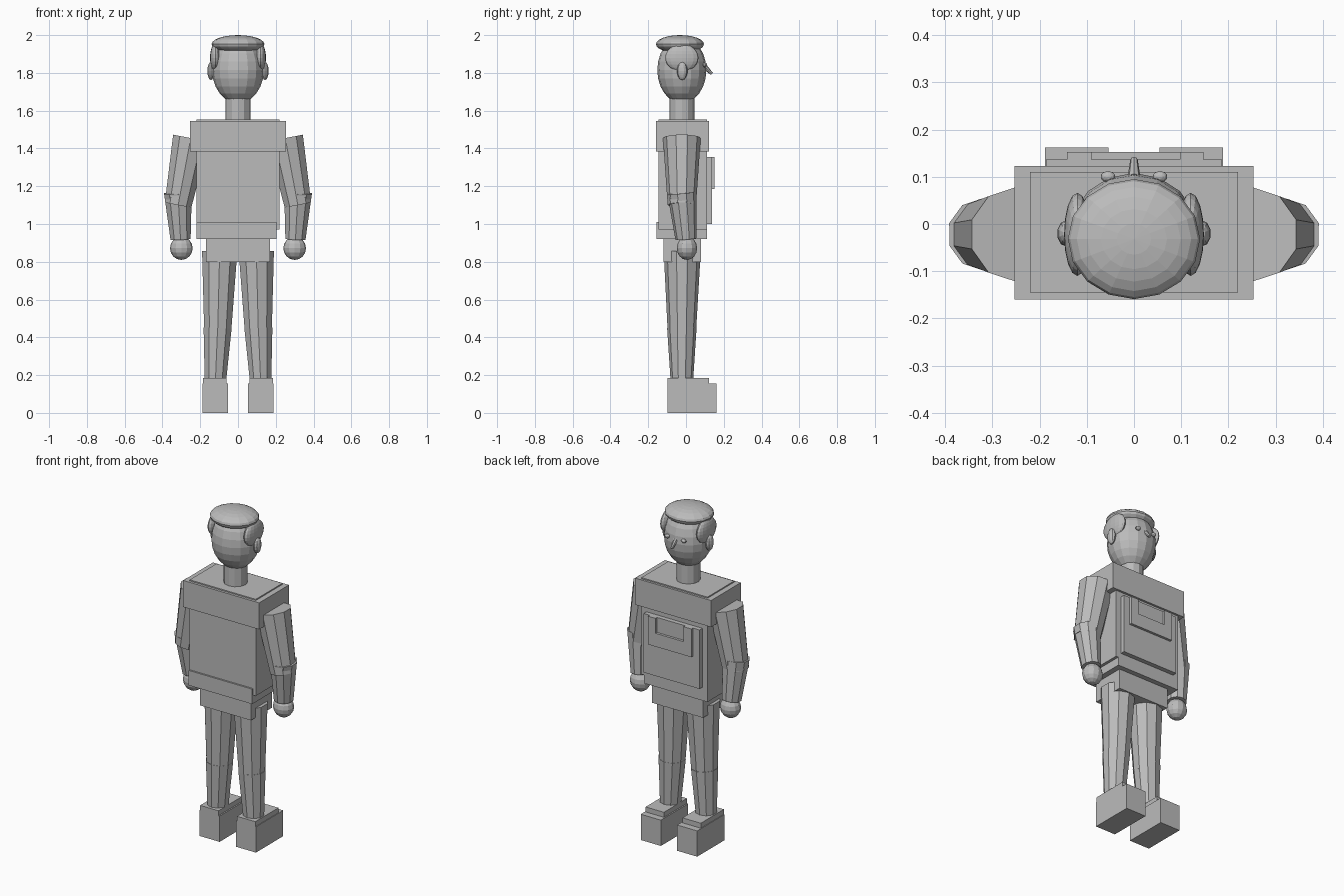
import bpy
import math
from mathutils import Vector

if "Cube" in bpy.data.objects:
    bpy.data.objects.remove(bpy.data.objects["Cube"], do_unlink=True)

grey = bpy.data.materials.new("plain_grey")
grey.use_nodes = True
grey.diffuse_color = (0.5, 0.5, 0.5, 1)
grey.node_tree.nodes["Principled BSDF"].inputs["Base Color"].default_value = (0.5, 0.5, 0.5, 1)


def finish(name):
    ob = bpy.context.object
    ob.name = name
    ob.data.materials.append(grey)
    return ob


def box(name, x, y, z):
    """Box from (min, max) ranges on each axis."""
    bpy.ops.mesh.primitive_cube_add(size=1, location=[sum(r) / 2 for r in (x, y, z)])
    bpy.context.object.scale = [r[1] - r[0] for r in (x, y, z)]
    return finish(name)


def ball(name, centre, radii, segments=16, rings=12):
    bpy.ops.mesh.primitive_uv_sphere_add(segments=segments, ring_count=rings, radius=1, location=centre)
    bpy.context.object.scale = radii
    return finish(name)


def limb(name, start, end, r1, r2, sides=10):
    """Tapered cylinder between two points."""
    a, b = Vector(start), Vector(end)
    bpy.ops.mesh.primitive_cone_add(vertices=sides, radius1=r1, radius2=r2,
                                    depth=(b - a).length, location=(a + b) / 2)
    ob = bpy.context.object
    ob.rotation_mode = 'QUATERNION'
    ob.rotation_quaternion = Vector((0, 0, -1)).rotation_difference(b - a) \
        if (b - a).z < 0 else (b - a).to_track_quat('Z', 'Y')
    if (b - a).z < 0:
        # the cone's wide end sits at its bottom, so swap for downward limbs
        for v in ob.data.vertices:
            v.co.z = -v.co.z
        ob.data.flip_normals()
    return finish(name)


# Torso
box("torso", (-.22, .22), (-.145, .11), (.97, 1.552))
box("shoulder_yoke", (-.253, .253), (-.16, .123), (1.385, 1.545))
box("belt", (-.22, .203), (-.155, .11), (.92, 1.01))
box("hips", (-.17, .17), (-.12, .08), (.80, .94))

# Chest panel and its notched pocket
box("chest_panel", (-.186, .186), (.10, .137), (1.0, 1.355))
box("pocket_lower", (-.142, .147), (.13, .152), (1.185, 1.265))
box("pocket_right", (-.142, -.09), (.13, .152), (1.265, 1.355))
box("pocket_left", (.097, .147), (.13, .152), (1.265, 1.355))

# Neck and head
limb("neck", (0, -.022, 1.5), (0, -.022, 1.69), .066, .066, 12)
ball("head", (0, -.022, 1.815), (.137, .13, .175))
ball("hair_cap", (0, -.032, 1.952), (.14, .127, .048))
limb("nose", (0, .096, 1.837), (0, .136, 1.795), .014, .008, 8)

for side, s in (("left", 1), ("right", -1)):
    # Face and side hair
    ball(side + "_eye", (s * .055, .1, 1.842), (.016, .012, .012), 10, 8)
    ball(side + "_ear", (s * .143, -.02, 1.81), (.02, .028, .048), 10, 8)
    ball(side + "_side_hair", (s * .12, -.022, 1.88), (.028, .088, .073))

    # Arm
    limb(side + "_upper_arm", (s * .25, -.022, 1.455), (s * .317, -.022, 1.10), .1, .075)
    limb(side + "_forearm", (s * .318, -.022, 1.165), (s * .304, 0, .92), .077, .056)
    ball(side + "_hand", (s * .3, .005, .872), (.06, .054, .062), 12, 8)

    # Leg
    limb(side + "_thigh", (s * .097, -.02, .855), (s * .108, -.022, .41), .098, .074)
    limb(side + "_shin", (s * .108, -.022, .45), (s * .12, -.022, .16), .078, .059)

    # Shoe
    box(side + "_shoe", sorted((s * .054, s * .188)), (-.098, .162), (0, .155))
    box(side + "_shoe_top", sorted((s * .062, s * .184)), (-.098, .122), (.14, .185))
